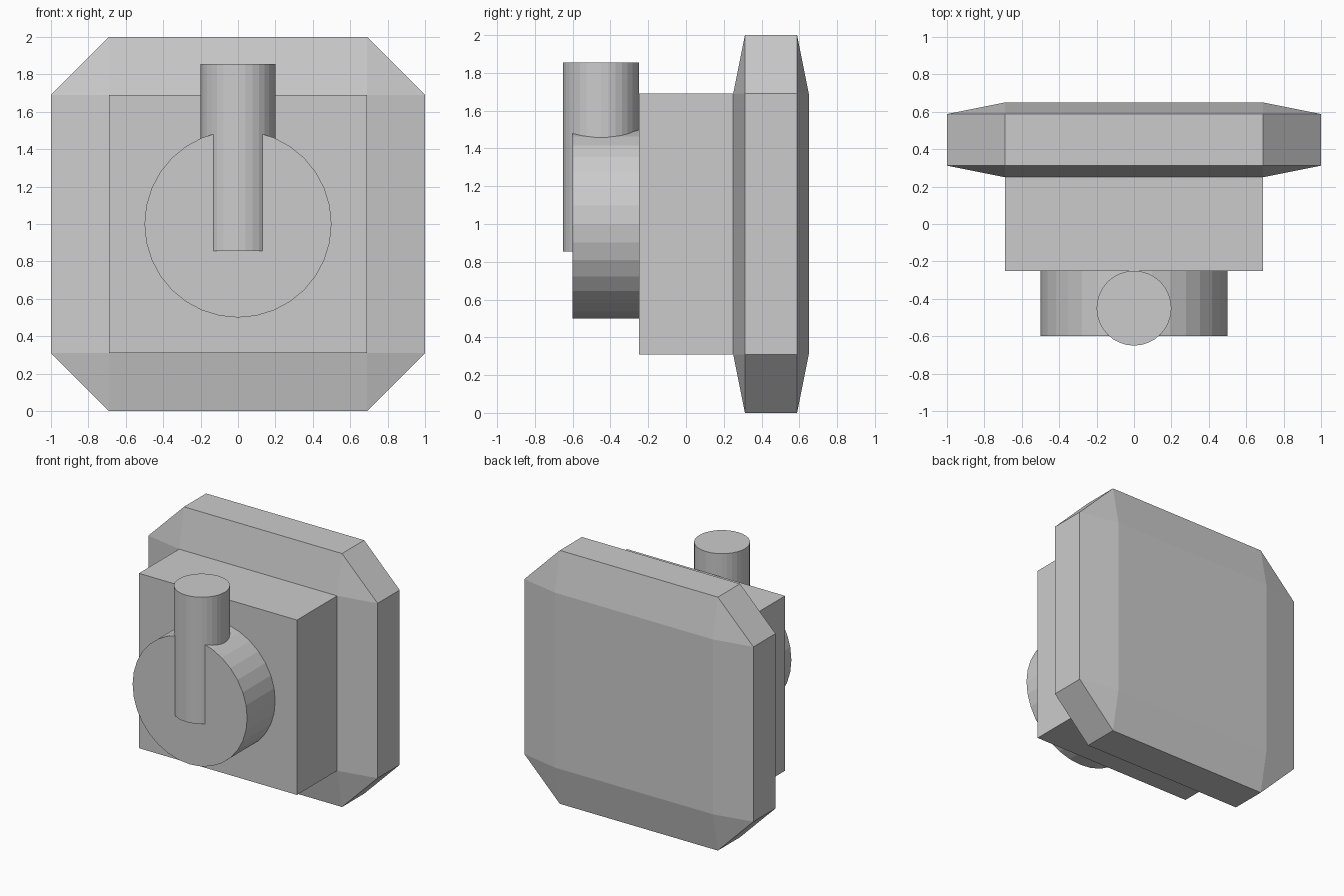
import bpy, bmesh
from math import pi
from mathutils import Matrix, Vector

if "Cube" in bpy.data.objects:
    bpy.data.objects.remove(bpy.data.objects["Cube"])


def add_object(name, bm):
    mesh = bpy.data.meshes.new(name)
    bm.normal_update()
    bm.to_mesh(mesh)
    bm.free()
    obj = bpy.data.objects.new(name, mesh)
    bpy.context.collection.objects.link(obj)
    return obj


def cylinder(name, radius, depth, matrix):
    bm = bmesh.new()
    bmesh.ops.create_cone(bm, cap_ends=True, segments=32, radius1=radius,
                          radius2=radius, depth=depth, matrix=matrix)
    return add_object(name, bm)


# Chamfered back plate: bevelled cube flattened in y, front face extruded into a block
bm = bmesh.new()
bmesh.ops.create_cube(bm, size=2)
bmesh.ops.bevel(bm, geom=bm.edges[:], offset=0.31, segments=1,
                affect='EDGES', profile=0.5)
bmesh.ops.transform(bm, verts=bm.verts[:],
                    matrix=Matrix.Translation((0, 0.45, 1)) @ Matrix.Diagonal((1, 0.2, 1, 1)))
bm.normal_update()
front = min(bm.faces, key=lambda f: f.calc_center_median().y)
result = bmesh.ops.extrude_face_region(bm, geom=[front])
bmesh.ops.delete(bm, geom=[front], context='FACES_ONLY')
bmesh.ops.translate(bm, vec=Vector((0, -0.5, 0)),
                    verts=[v for v in result['geom'] if isinstance(v, bmesh.types.BMVert)])
bmesh.ops.recalc_face_normals(bm, faces=bm.faces[:])
add_object("back_plate", bm)

# Round switch hub facing the front
cylinder("switch_hub", 0.5, 0.35,
         Matrix.Translation((0, -0.425, 1)) @ Matrix.Rotation(pi / 2, 4, 'X'))

# Upright lever
cylinder("switch_lever", 0.2, 1.0, Matrix.Translation((0, -0.45, 1.355)))
